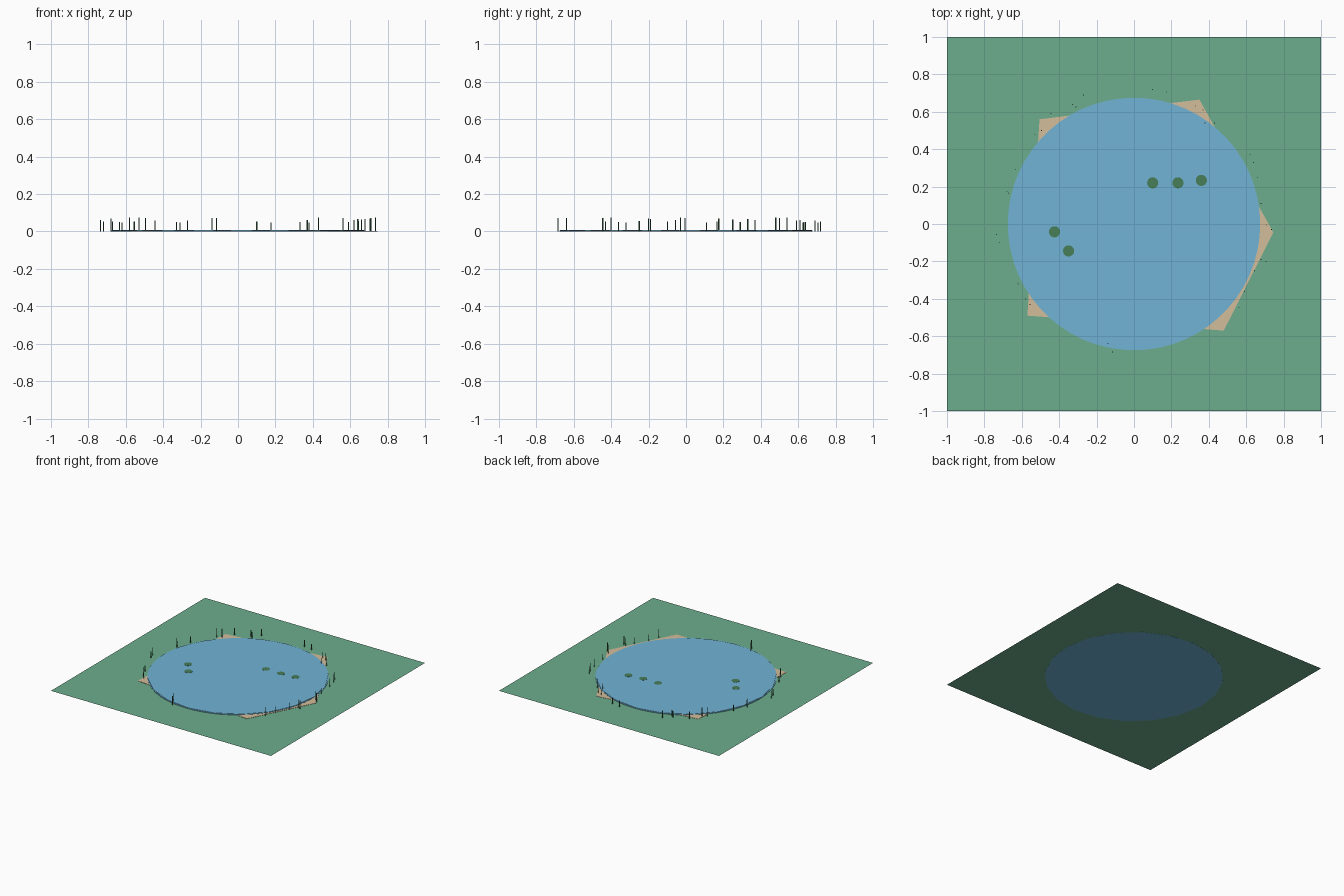
import bpy, bmesh, math, random

if "Cube" in bpy.data.objects:
    bpy.data.objects.remove(bpy.data.objects["Cube"])
random.seed(4)


def material(name, r, g, b):
    m = bpy.data.materials.new(name)
    lin = [((c / 255 + 0.055) / 1.055) ** 2.4 for c in (r, g, b)]
    m.diffuse_color = (*lin, 1)
    m.use_nodes = True
    m.node_tree.nodes["Principled BSDF"].inputs["Base Color"].default_value = m.diffuse_color
    return m


GRASS = material("grass green", 109, 174, 141)
WATER = material("water blue", 113, 179, 213)
SAND = material("sand", 212, 190, 156)
REED = material("reed green", 68, 118, 82)
LILY = material("lily green", 70, 126, 88)


def prism(name, outline, z0, z1, mat):
    """Flat plate with the given outline between two heights."""
    bm = bmesh.new()
    face = bm.faces.new([bm.verts.new((x, y, z0)) for x, y in outline])
    if z1 > z0:
        ext = bmesh.ops.extrude_face_region(bm, geom=[face])
        for v in ext["geom"]:
            if isinstance(v, bmesh.types.BMVert):
                v.co.z = z1
        bmesh.ops.recalc_face_normals(bm, faces=bm.faces)
    me = bpy.data.meshes.new(name)
    bm.to_mesh(me)
    bm.free()
    me.materials.append(mat)
    ob = bpy.data.objects.new(name, me)
    bpy.context.collection.objects.link(ob)
    return ob


def ring(n, r, cx=0, cy=0, start=0):
    return [(cx + r * math.cos(math.radians(start) + math.tau * i / n),
             cy + r * math.sin(math.radians(start) + math.tau * i / n)) for i in range(n)]


# grass plane, sand polygon, water disc with a rounder edge plate below it
prism("grass", [(-1, -1), (1, -1), (1, 1), (-1, 1)], 0, 0, GRASS)
prism("sand_bank", [(-0.57, -0.49), (0.48, -0.57), (0.745, -0.045),
                    (0.35, 0.665), (-0.505, 0.56)], 0.001, 0.003, SAND)
prism("water_edge", ring(60, 0.675), 0.001, 0.0045, WATER)
prism("water", ring(20, 0.673, start=-88), -0.0005, 0.007, WATER)

# lily pads
for x, y in [(0.10, 0.22), (0.235, 0.22), (0.36, 0.233), (-0.425, -0.042), (-0.35, -0.144)]:
    prism("lily_pad", ring(16, 0.03, x, y), 0.0065, 0.008, LILY)

# reeds around the bank
REEDS = [(0.10, 0.72), (0.175, 0.705), (-0.27, 0.69), (-0.33, 0.64), (-0.31, 0.625),
         (-0.445, 0.59), (-0.53, 0.48), (-0.495, 0.50), (-0.68, 0.175), (-0.67, 0.165),
         (-0.735, -0.055), (-0.72, -0.10), (-0.635, 0.29), (-0.62, -0.32), (-0.555, -0.43),
         (-0.58, -0.40), (-0.14, -0.64), (-0.115, -0.685), (0.56, -0.445), (0.59, -0.36),
         (0.645, -0.25), (0.68, -0.19), (0.705, -0.20), (0.71, -0.005), (0.735, -0.03),
         (0.68, 0.11), (0.66, 0.25), (0.64, 0.33), (0.62, 0.37), (0.33, 0.63),
         (0.37, 0.61), (0.38, 0.54), (0.43, 0.54)]
for x, y in REEDS:
    prism("reed", ring(5, 0.003, x, y), 0, random.uniform(0.045, 0.078), REED)
